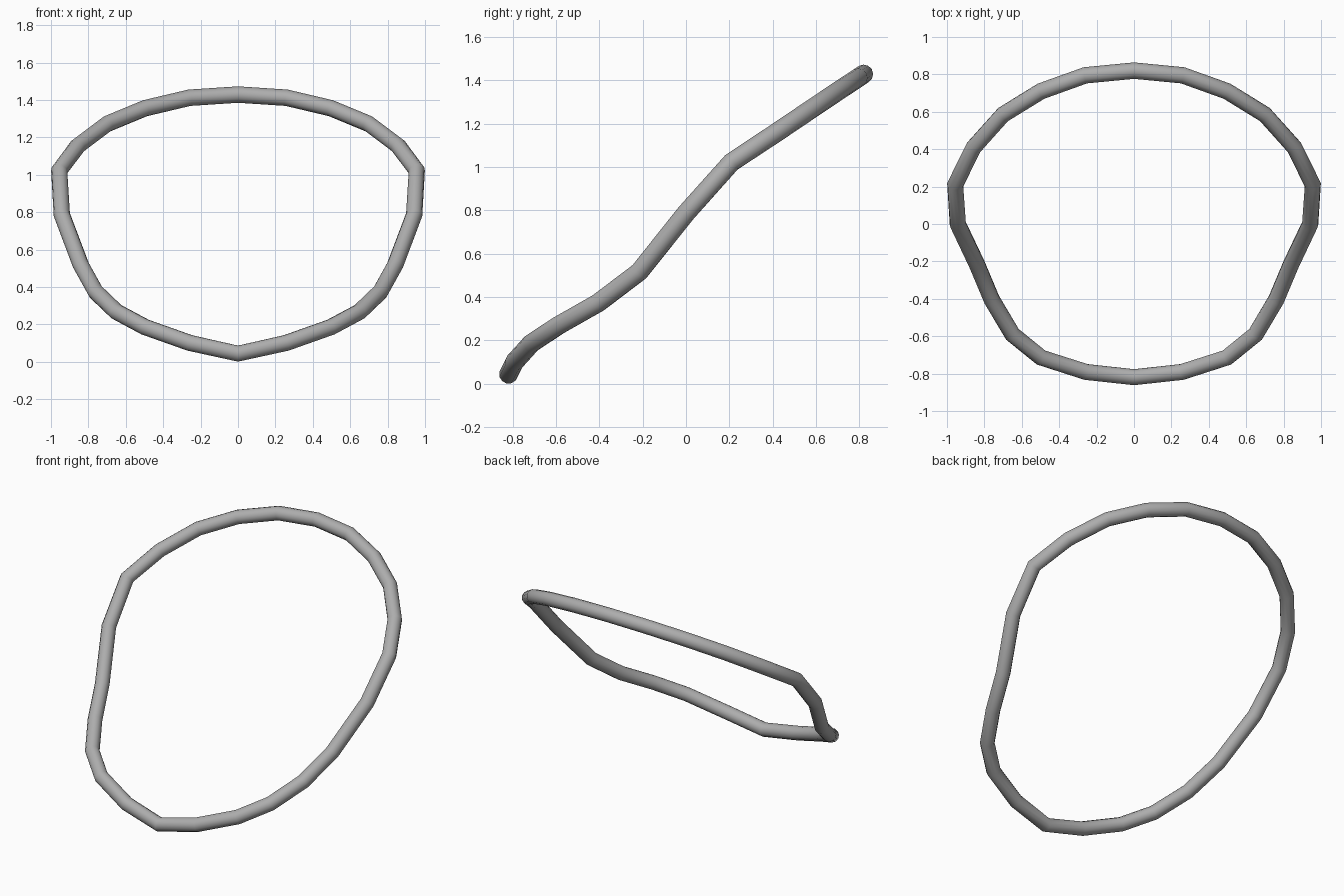
import bpy

if "Cube" in bpy.data.objects:
    bpy.data.objects.remove(bpy.data.objects["Cube"])

# Right half of the ring's centre line, from top back to bottom front
half = [(0, .82, 1.429), (.26, .795, 1.412), (.497, .71, 1.356), (.70, .585, 1.272),
        (.857, .41, 1.154), (.956, .21, 1.022), (.942, 0, .787), (.84, -.215, .517),
        (.76, -.405, .373), (.65, -.59, .268), (.497, -.714, .186), (.257, -.791, .101),
        (0, -.819, .044)]

# Mirror to make a closed loop
loop = half + [(-x, y, z) for x, y, z in half[-2:0:-1]]

# Tube swept along the loop
curve = bpy.data.curves.new("ring_tube", 'CURVE')
curve.dimensions = '3D'
curve.bevel_depth = 0.044
curve.bevel_resolution = 4
spline = curve.splines.new('POLY')
spline.points.add(len(loop) - 1)
for p, co in zip(spline.points, loop):
    p.co = (*co, 1)
spline.use_cyclic_u = True

# Dark grey finish
grey = bpy.data.materials.new("dark_grey")
grey.diffuse_color = (.42, .42, .42, 1)
grey.use_nodes = True
grey.node_tree.nodes["Principled BSDF"].inputs["Base Color"].default_value = grey.diffuse_color
curve.materials.append(grey)

ring = bpy.data.objects.new("ring_tube", curve)
bpy.context.collection.objects.link(ring)
bpy.context.view_layer.objects.active = ring
ring.select_set(True)
bpy.ops.object.convert(target='MESH')
bpy.ops.object.shade_smooth()
